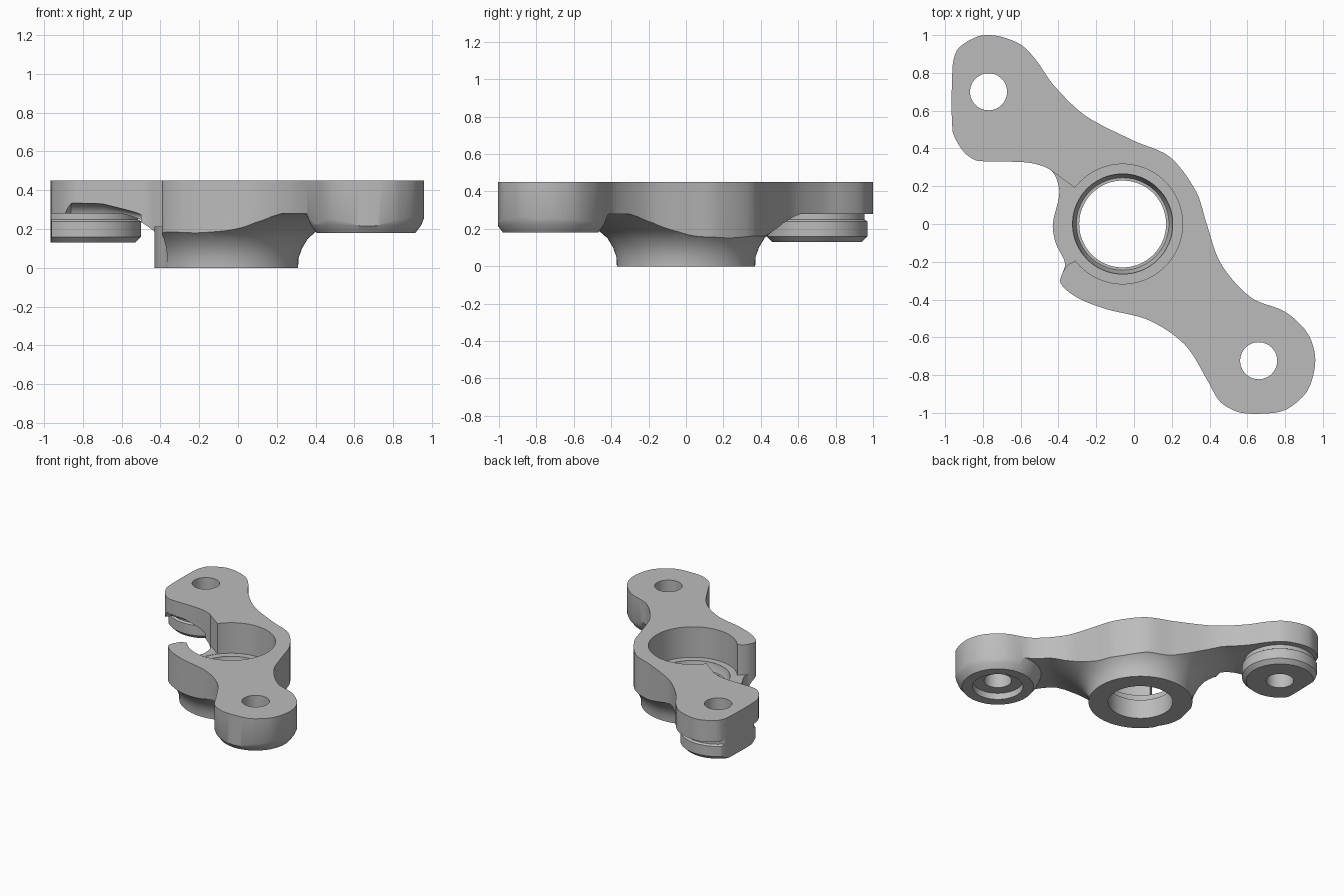
import bpy, bmesh, math
from mathutils import Vector

cube = bpy.data.objects.get("Cube")
if cube:
    bpy.data.objects.remove(cube, do_unlink=True)

TOP = 0.45
HUB, FRONT, REAR = (-0.06, 0), (0.66, -0.724), (-0.77, 0.7)

grey = bpy.data.materials.new("plain_grey")
grey.use_nodes = True
COLOUR = (0.5, 0.5, 0.5, 1)
grey.diffuse_color = COLOUR
grey.node_tree.nodes["Principled BSDF"].inputs["Base Color"].default_value = COLOUR


def finish(name, bm):
    bmesh.ops.recalc_face_normals(bm, faces=bm.faces)
    mesh = bpy.data.meshes.new(name)
    bm.to_mesh(mesh)
    bm.free()
    mesh.materials.append(grey)
    obj = bpy.data.objects.new(name, mesh)
    bpy.context.collection.objects.link(obj)
    return obj


def stack(name, rings):
    """Solid skinned through a list of equal-length rings."""
    bm = bmesh.new()
    loops = [[bm.verts.new(p) for p in ring] for ring in rings]
    for low, high in zip(loops, loops[1:]):
        for i in range(len(low)):
            j = (i + 1) % len(low)
            bm.faces.new((low[i], low[j], high[j], high[i]))
    bm.faces.new(loops[0])
    bm.faces.new(loops[-1])
    return finish(name, bm)


def lathe(name, centre, profile, sides=96):
    """Solid of revolution from (radius, height) pairs."""
    angles = [math.tau * i / sides for i in range(sides)]
    return stack(name, [[(centre[0] + r * math.cos(a), centre[1] + r * math.sin(a), z)
                         for a in angles] for r, z in profile])


def prism(name, points, low, high):
    return stack(name, [[(x, y, z) for x, y in points] for z in (low, high)])


def smooth_loop(points, steps=6):
    """Closed rounded curve through the control points."""
    pts = [Vector(p) for p in points]
    n, out = len(pts), []
    for i in range(n):
        a, b, c, d = (pts[(i + k) % n] for k in (-1, 0, 1, 2))
        m = (c - a) * min(1, (c - b).length / (b - a).length) / 2
        k = (d - b) * min(1, (c - b).length / (d - c).length) / 2
        for s in range(steps):
            t = s / steps
            t2, t3 = t * t, t * t * t
            out.append(b * (2 * t3 - 3 * t2 + 1) + m * (t3 - 2 * t2 + t)
                       + c * (3 * t2 - 2 * t3) + k * (t3 - t2))
    return [tuple(p) for p in out]


def combine(target, tool, operation):
    mod = target.modifiers.new("shape", 'BOOLEAN')
    mod.operation, mod.solver, mod.object = operation, 'EXACT', tool
    bpy.ops.object.select_all(action='DESELECT')
    bpy.context.view_layer.objects.active = target
    target.select_set(True)
    bpy.ops.object.modifier_apply(modifier=mod.name)
    bpy.data.objects.remove(tool, do_unlink=True)


# Slab that carries both arms, open above until trimmed by the outline
bracket = prism("bracket_body", [(-1.2, -1.2), (1.2, -1.2), (1.2, 1.2), (-1.2, 1.2)], 0.28, 0.6)

# Flared hub and the two bolt bosses beneath the slab
hub = lathe("hub", HUB, [(0.37, 0), (0.372, 0.05), (0.39, 0.1), (0.42, 0.15), (0.46, 0.185),
                         (0.53, 0.23), (0.61, 0.265), (0.68, 0.285), (0.68, 0.4)])
front_boss = lathe("front_boss", FRONT, [(0.255, 0.18), (0.285, 0.22), (0.305, 0.27),
                                         (0.32, 0.3), (0.32, 0.38)])
rear_boss = lathe("rear_boss", REAR, [(0.24, 0.13), (0.27, 0.16), (0.27, 0.24),
                                      (0.255, 0.25), (0.255, 0.39)])
for part in (hub, front_boss, rear_boss):
    combine(bracket, part, 'UNION')

# Swept outline of the whole bracket, trimming everything to shape
outline = smooth_loop([
    (-.96, .84), (-.93, .93), (-.82, .995), (-.72, .995), (-.6, .95), (-.52, .87), (-.43, .74),
    (-.26, .575), (0, .44), (.19, .355), (.33, .17), (.385, 0), (.46, -.21), (.62, -.39),
    (.8, -.465), (.92, -.58), (.96, -.72), (.92, -.88), (.82, -.975), (.74, -1), (.57, -1),
    (.46, -.945), (.39, -.83), (.27, -.64), (.08, -.51), (-.15, -.45), (-.3, -.39),
    (-.39, -.31), (-.365, -.21), (-.415, -.1), (-.43, 0), (-.395, .17), (-.435, .28),
    (-.56, .325), (-.83, .335), (-.9, .38), (-.96, .49)])
combine(bracket, prism("outline", outline, -0.1, TOP), 'INTERSECT')

# Bearing pocket with stepped bore
FLOOR = 0.21
combine(bracket, lathe("pocket", HUB, [(0.23, -0.1), (0.23, 0.15), (0.245, 0.15), (0.265, 0.2),
                                       (0.265, FLOOR), (0.317, FLOOR), (0.317, 0.6)]), 'DIFFERENCE')

# Open mouth in the pocket wall
mouth = [(-.25, -.15), (-.32, -.2), (-.35, -.215), (-.395, -.28), (-.6, -.28),
         (-.6, .285), (-.44, .285), (-.325, .2), (-.25, .15)]
combine(bracket, prism("mouth", mouth, FLOOR + 0.002, 0.6), 'DIFFERENCE')

# Bolt holes, and the counterbore under the front boss
for centre in (FRONT, REAR):
    combine(bracket, lathe("bolt_hole", centre, [(0.098, -0.2), (0.098, 0.7)], 64), 'DIFFERENCE')
combine(bracket, lathe("counterbore", FRONT, [(0.18, 0.1), (0.18, 0.23)], 64), 'DIFFERENCE')

# Rounded relief under the edge of the rear arm
relief = [[(x, 0.33 + r * math.cos(a), 0.25 + r * math.sin(a))
           for a in (math.tau * i / 48 for i in range(48))]
          for x, r in ((-0.91, 0.03), (-0.86, 0.085), (-0.7, 0.08), (-0.5, 0.03))]
combine(bracket, stack("relief", relief), 'DIFFERENCE')

bpy.ops.object.select_all(action='DESELECT')
bracket.select_set(True)
bpy.context.view_layer.objects.active = bracket
bpy.ops.object.shade_smooth_by_angle(angle=math.radians(30))
